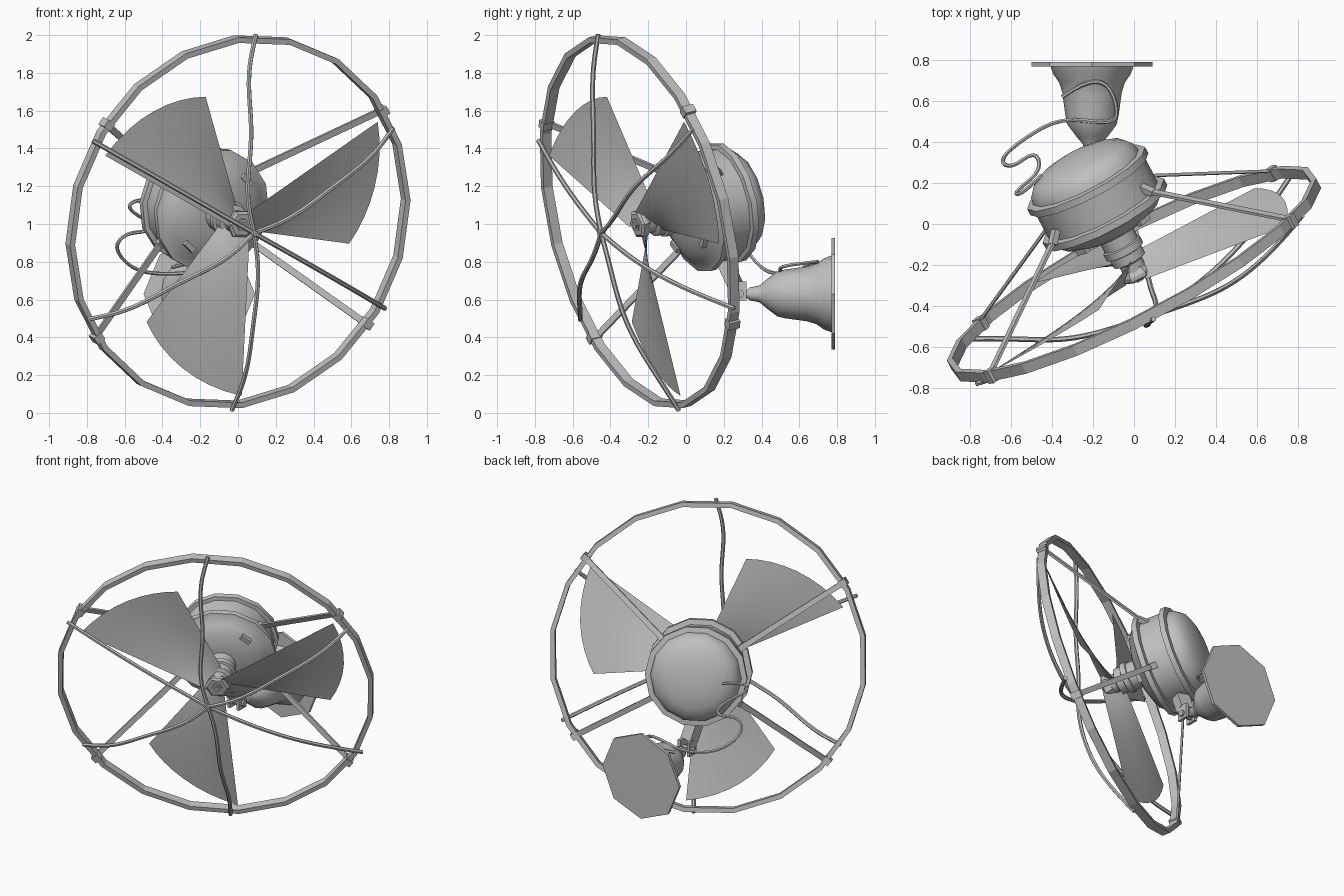
import bpy, bmesh
from math import sin, cos, pi, radians
from mathutils import Vector, Matrix

if "Cube" in bpy.data.objects:
    bpy.data.objects.remove(bpy.data.objects["Cube"])

grey = bpy.data.materials.new("plain_grey")
grey.use_nodes = True
grey.diffuse_color = (0.53, 0.53, 0.53, 1)
grey.node_tree.nodes["Principled BSDF"].inputs["Base Color"].default_value = (0.53, 0.53, 0.53, 1)

# Fan frame: local x to the side, y up, z out along the tilted axle
U, V, A = Vector((0.885, 0.466, 0)), Vector((0.1, -0.19, 0.977)), Vector((0.455, -0.864, -0.215))
FAN = Matrix((U, V, A)).transposed().to_4x4()
FAN.translation = (0, -0.245, 1.012)
HUB = FAN @ Matrix.Translation((0.012, -0.01, 0.03))
WALL = Matrix.Translation((-0.205, 0, 0.63)) @ Matrix.Rotation(-pi / 2, 4, 'X')
WORLD = Matrix.Identity(4)


def finish(ob, smooth=None):
    ob.data.materials.clear()
    ob.data.materials.append(grey)
    if smooth:
        bpy.ops.object.select_all(action='DESELECT')
        ob.select_set(True)
        bpy.context.view_layer.objects.active = ob
        bpy.ops.object.shade_smooth_by_angle(angle=radians(smooth))
    return ob


def add(name, bm, matrix, smooth=None):
    bmesh.ops.recalc_face_normals(bm, faces=bm.faces)
    me = bpy.data.meshes.new(name)
    bm.to_mesh(me)
    bm.free()
    ob = bpy.data.objects.new(name, me)
    bpy.context.collection.objects.link(ob)
    ob.matrix_world = matrix
    return finish(ob, smooth)


def lathe(name, profile, sides, matrix, smooth=None, turn=0, loop=False):
    """Spin (radius, height) points about local z; closed by caps or into a loop."""
    bm = bmesh.new()
    rows = [[bm.verts.new((r * cos(turn + 2 * pi * k / sides), r * sin(turn + 2 * pi * k / sides), z))
             for k in range(sides)] for r, z in profile]
    pairs = list(zip(rows, rows[1:] + rows[:1])) if loop else list(zip(rows, rows[1:]))
    for p, q in pairs:
        for k in range(sides):
            n = (k + 1) % sides
            bm.faces.new((p[k], p[n], q[n], q[k]))
    if not loop:
        bm.faces.new(rows[0])
        bm.faces.new(rows[-1])
    return add(name, bm, matrix, smooth)


def box(name, size, matrix):
    bm = bmesh.new()
    bmesh.ops.create_cube(bm, size=1, matrix=Matrix.Diagonal((*size, 1)))
    return add(name, bm, matrix)


def bar(name, a, b, width, thick, matrix):
    """Flat bar between two points."""
    a, b = Vector(a), Vector(b)
    aim = (b - a).to_track_quat('Z', 'Y').to_matrix().to_4x4()
    return box(name, (width, thick, (b - a).length), matrix @ Matrix.Translation((a + b) / 2) @ aim)


def rod(name, points, radius, matrix):
    """Round rod along a smooth path."""
    cu = bpy.data.curves.new(name, 'CURVE')
    cu.dimensions = '3D'
    cu.bevel_depth, cu.bevel_resolution, cu.use_fill_caps = radius, 1, True
    sp = cu.splines.new('NURBS')
    sp.points.add(len(points) - 1)
    for p, co in zip(sp.points, points):
        p.co = (*co, 1)
    sp.order_u, sp.use_endpoint_u, sp.resolution_u = 3, True, 4
    ob = bpy.data.objects.new(name, cu)
    bpy.context.collection.objects.link(ob)
    ob.matrix_world = matrix
    bpy.ops.object.select_all(action='DESELECT')
    ob.select_set(True)
    bpy.context.view_layer.objects.active = ob
    bpy.ops.object.convert(target='MESH')
    return finish(bpy.context.view_layer.objects.active, 50)


def polar(r, deg, z, side=0):
    t = radians(deg)
    return Vector((r * cos(t) - side * sin(t), r * sin(t) + side * cos(t), z))


# Guard ring
lathe("guard_ring", [(1.012, -.027), (1.012, .027), (.982, .027), (.982, -.027)], 20, FAN,
      turn=radians(7), loop=True)

# Motor housing with its two rims, front to back
lathe("motor_housing", [(.09, -.25), (.16, -.26), (.22, -.28), (.27, -.305), (.3, -.335), (.335, -.345),
                        (.335, -.38), (.3, -.385), (.3, -.525), (.325, -.53), (.325, -.565),
                        (.29, -.57), (.283, -.605), (.25, -.645), (.19, -.672), (.11, -.69), (.04, -.695)],
      14, HUB, 35)
lathe("axle_neck", [(.09, -.27), (.09, -.19), (.1, -.185), (.1, -.15), (.085, -.145), (.085, -.1), (.06, -.09),
                    (.06, -.02)], 14, HUB, 35)
lathe("hub_cap", [(.06, -.06), (.08, -.03), (.08, -.01), (.065, 0), (.035, 0), (.035, .007), (.02, .007),
                  (.02, .015)], 6, HUB, 20)

# Vent bosses on the front of the motor
for k in range(4):
    deg = 50 + 90 * k
    box(f"vent_boss_{k + 1}", (.03, .07, .03),
        HUB @ Matrix.Translation(polar(.235, deg, -.285)) @ Matrix.Rotation(radians(deg), 4, 'Z'))

# Twisted fan blades of thin sheet, longer along the leading edge and steeper at the root
for b in range(3):
    bm = bmesh.new()
    rows = []
    for i in range(9):
        f = i / 8
        row = []
        for j in range(9):
            s = j / 8
            r = .06 + (.655 + .22 * s) * f
            z = -.055 + (s - .5) * (.12 - .03 * f) - .01 * sin(pi * s) * f
            row.append(bm.verts.new(polar(r, -10 + 46.5 * s + 120 * b, z, (s - .5) * .08 * (1 - f))))
        rows.append(row)
    for p, q in zip(rows, rows[1:]):
        for j in range(8):
            bm.faces.new((p[j], p[j + 1], q[j + 1], q[j]))
    add(f"blade_{b + 1}", bm, HUB, 40)

# Bent guard rods: angle, end radius, forward bow, sideways wave
CROSSING = Vector((-.02, -.012, 0))
for name, deg, end, bow, wave in (
        ("top", 91, 1.02, .02, .05), ("upper_left", 30.7, 1.0, .09, -.03),
        ("lower_left", -26.8, 1.033, .07, 0), ("bottom", 273.8, 1.02, .085, .028),
        ("lower_right", 211.6, 1.002, .075, .04), ("upper_right", 154.5, 1.03, .02, 0)):
    pts = []
    for i in range(13):
        f = i / 12
        side = wave * (sin(pi * f) + .35 * sin(3 * pi * f))
        pts.append(polar(end * f, deg, .228 - .208 * f + bow * sin(pi * f), side) + CROSSING * (1 - f))
    rod("guard_rod_" + name, pts, .013, FAN)
lathe("guard_rod_joint", [(.015, .21), (.022, .22), (.022, .235), (.015, .245)], 8,
      FAN @ Matrix.Translation(CROSSING))

# Rear braces and their clips on the ring
for name, deg in (("upper_left", 37), ("upper_right", 148), ("lower_right", 219), ("lower_left", -33.6)):
    bar("brace_" + name, polar(.325, deg, -.37), polar(.985, deg, -.02), .035, .014, FAN)
    box("brace_clip_" + name, (.05, .045, .066),
        FAN @ Matrix.Translation(polar(.995, deg, 0)) @ Matrix.Rotation(radians(deg), 4, 'Z'))
    bar("brace_lug_" + name, polar(.28, deg, -.41), polar(.335, deg, -.36), .04, .03, FAN)

# Wall mount: octagonal plate and bell
lathe("wall_plate", [(.295, .77), (.295, .79)], 8, WALL)
lathe("wall_bell", [(.012, .29), (.02, .32), (.035, .34), (.04, .37), (.045, .39), (.075, .425), (.12, .485),
                    (.13, .53), (.145, .64), (.16, .69), (.188, .73), (.205, .775)], 16, WALL, 40)

# Swivel joint between the motor and the wall mount
bar("swivel_stem", (-.22, .19, .83), (-.205, .26, .68), .09, .07, WORLD)
for s in (-1, 1):
    box("swivel_cheek_" + ("left" if s > 0 else "right"), (.02, .08, .1),
        Matrix.Translation((-.205 + .035 * s, .28, .645)))
lathe("swivel_pin", [(.022, -.06), (.022, .06)], 8,
      Matrix.Translation((-.205, .285, .63)) @ Matrix.Rotation(pi / 2, 4, 'Y'))

# Power cord looping from the bell to the back of the motor
rod("power_cord", [(-.35, .62, .77), (-.24, .7, .8), (-.12, .69, .8), (-.07, .52, .78), (-.14, .49, .76),
                   (-.36, .52, .73), (-.55, .41, .75), (-.66, .31, .87), (-.6, .27, .95), (-.48, .36, .96),
                   (-.45, .26, 1.0), (-.59, .15, 1.08), (-.55, .14, 1.13), (-.45, .24, 1.13)], .01, WORLD)
